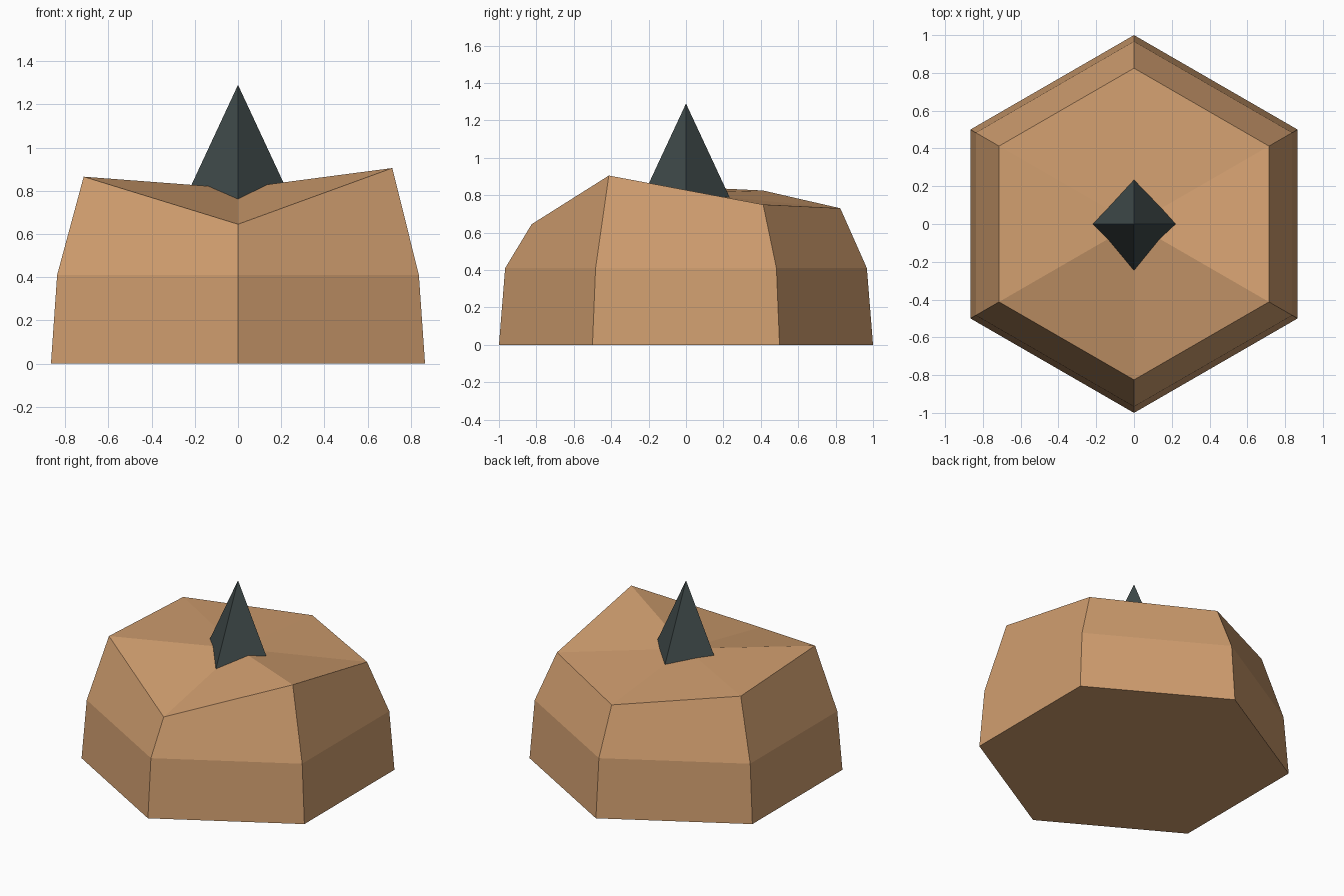
import bpy, bmesh
from math import sin, cos, radians

if "Cube" in bpy.data.objects:
    bpy.data.objects.remove(bpy.data.objects["Cube"], do_unlink=True)


def make_material(name, rgb):
    mat = bpy.data.materials.new(name)
    mat.use_nodes = True
    mat.diffuse_color = (*rgb, 1)
    mat.node_tree.nodes["Principled BSDF"].inputs["Base Color"].default_value = (*rgb, 1)
    return mat


def add_ring(bm, radius, heights):
    """Ring of vertices, starting at the front and turning towards +x."""
    step = 360 / len(heights)
    return [bm.verts.new((radius * sin(radians(i * step)),
                          -radius * cos(radians(i * step)), z))
            for i, z in enumerate(heights)]


def bridge(bm, lower, upper):
    n = len(lower)
    for i in range(n):
        j = (i + 1) % n
        bm.faces.new((lower[i], lower[j], upper[j], upper[i]))


def fan(bm, ring, tip):
    for i, v in enumerate(ring):
        bm.faces.new((v, ring[(i + 1) % len(ring)], tip))


def finish(bm, name, mat):
    bmesh.ops.recalc_face_normals(bm, faces=bm.faces)
    mesh = bpy.data.meshes.new(name)
    bm.to_mesh(mesh)
    bm.free()
    mesh.materials.append(mat)
    obj = bpy.data.objects.new(name, mesh)
    bpy.context.collection.objects.link(obj)
    return obj


brown = make_material("warm brown", (0.63, 0.34, 0.158))
slate = make_material("dark slate", (0.048, 0.066, 0.066))

# Hexagonal mound with an uneven, faceted top
bm = bmesh.new()
base = add_ring(bm, 1.0, [0] * 6)
shoulder = add_ring(bm, 0.967, [0.41] * 6)
rim = add_ring(bm, 0.825, [0.645, 0.905, 0.75, 0.73, 0.825, 0.865])
bm.faces.new(base)
bridge(bm, base, shoulder)
bridge(bm, shoulder, rim)
fan(bm, rim, bm.verts.new((0, 0, 0.811)))
finish(bm, "mound", brown)

# Four-sided spike rising from the middle
bm = bmesh.new()
foot = add_ring(bm, 0.256, [0.74] * 4)
bm.faces.new(foot)
fan(bm, foot, bm.verts.new((0, 0, 1.29)))
finish(bm, "spike", slate)
